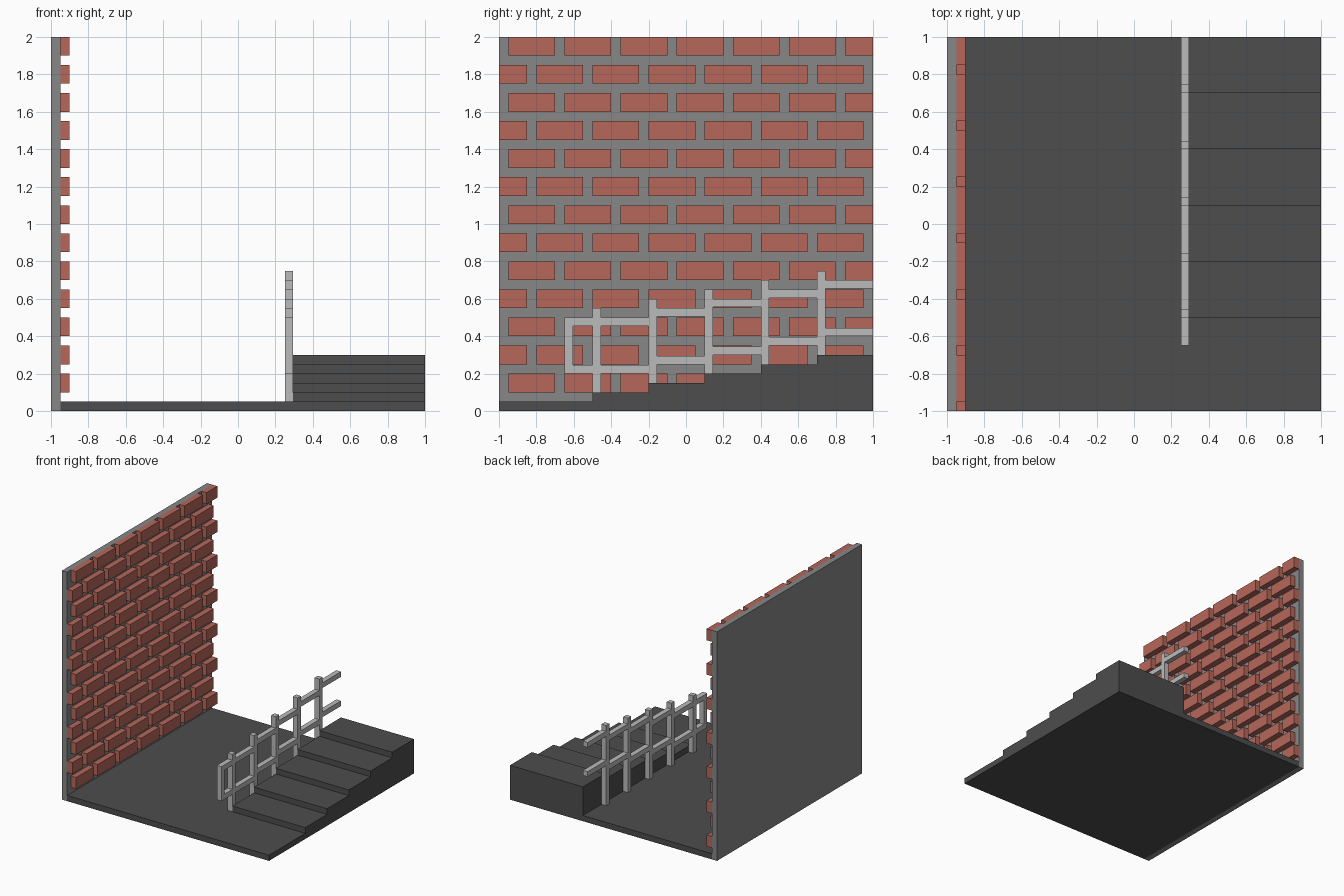
import bpy
import bmesh
from mathutils import Matrix

cube = bpy.data.objects.get("Cube")
if cube:
    bpy.data.objects.remove(cube, do_unlink=True)


def material(name, rgb):
    m = bpy.data.materials.new(name)
    m.use_nodes = True
    color = (*rgb, 1.0)
    m.diffuse_color = color
    bsdf = m.node_tree.nodes["Principled BSDF"]
    bsdf.inputs["Base Color"].default_value = color
    bsdf.inputs["Roughness"].default_value = 0.8
    return m


mortar = material("mortar grey", (0.242, 0.242, 0.242))
brick_red = material("brick red", (0.468, 0.136, 0.102))
stone = material("dark stone", (0.074, 0.074, 0.074))
metal = material("light metal", (0.497, 0.497, 0.497))


def make_object(name, bm, mat):
    bmesh.ops.recalc_face_normals(bm, faces=bm.faces[:])
    mesh = bpy.data.meshes.new(name)
    bm.to_mesh(mesh)
    bm.free()
    mesh.materials.append(mat)
    obj = bpy.data.objects.new(name, mesh)
    bpy.context.collection.objects.link(obj)
    return obj


def boxes(name, spans, mat):
    """One object made of boxes, each given as (x0, x1, y0, y1, z0, z1)."""
    bm = bmesh.new()
    for x0, x1, y0, y1, z0, z1 in spans:
        place = Matrix.Translation(((x0 + x1) / 2, (y0 + y1) / 2, (z0 + z1) / 2))
        size = Matrix.Diagonal((x1 - x0, y1 - y0, z1 - z0, 1))
        bmesh.ops.create_cube(bm, size=1, matrix=place @ size)
    return make_object(name, bm, mat)


# Floor slab and backing wall
boxes("floor", [(-0.95, 1, -1, 1, 0, 0.05)], stone)
boxes("wall", [(-1, -0.95, -1, 1, 0, 2)], mortar)

# Brick courses in running bond, cut off at the wall ends
bricks = []
for row in range(13):
    z = 0.1 + 0.15 * row
    start = -0.95 if row % 2 == 0 else -1.1
    for i in range(7):
        y = start + 0.3 * i
        bricks.append((-0.95, -0.9, max(y, -1), min(y + 0.25, 1), z, z + 0.1))
boxes("bricks", bricks, brick_red)

# Staircase: stepped side profile extruded across its width
STEPS, RISE, RUN, FIRST = 5, 0.05, 0.3, -0.5
profile = [(1, 0.05), (FIRST, 0.05)]
for i in range(STEPS):
    top = 0.1 + RISE * i
    profile += [(FIRST + RUN * i, top), (FIRST + RUN * (i + 1), top)]
bm = bmesh.new()
side = bm.faces.new([bm.verts.new((0.295, y, z)) for y, z in profile])
ext = bmesh.ops.extrude_face_region(bm, geom=[side], use_keep_orig=True)
moved = [v for v in ext["geom"] if isinstance(v, bmesh.types.BMVert)]
bmesh.ops.translate(bm, verts=moved, vec=(0.705, 0, 0))
make_object("stairs", bm, stone)

# Railing: posts beside each step, two rails rising with the steps
X0, X1, T = 0.25, 0.295, 0.045
post_y = [FIRST + RUN * i for i in range(STEPS)]
boxes("railing_posts",
      [(X0, X1, y, y + T, 0.05, 0.55 + RISE * i) for i, y in enumerate(post_y)], metal)

rails = []
for i, y in enumerate(post_y):
    end = post_y[i + 1] if i + 1 < STEPS else 1
    low, high = 0.2 + RISE * i, 0.5 + RISE * i
    rails += [(X0, X1, y + T, end, low, low + T), (X0, X1, y + T, end, high - T, high)]
boxes("railing_rails", rails, metal)

# Closed front end of the railing
boxes("railing_end", [(X0, X1, -0.65, -0.65 + T, 0.2, 0.5),
                      (X0, X1, -0.65 + T, FIRST, 0.2, 0.2 + T),
                      (X0, X1, -0.65 + T, FIRST, 0.5 - T, 0.5)], metal)
